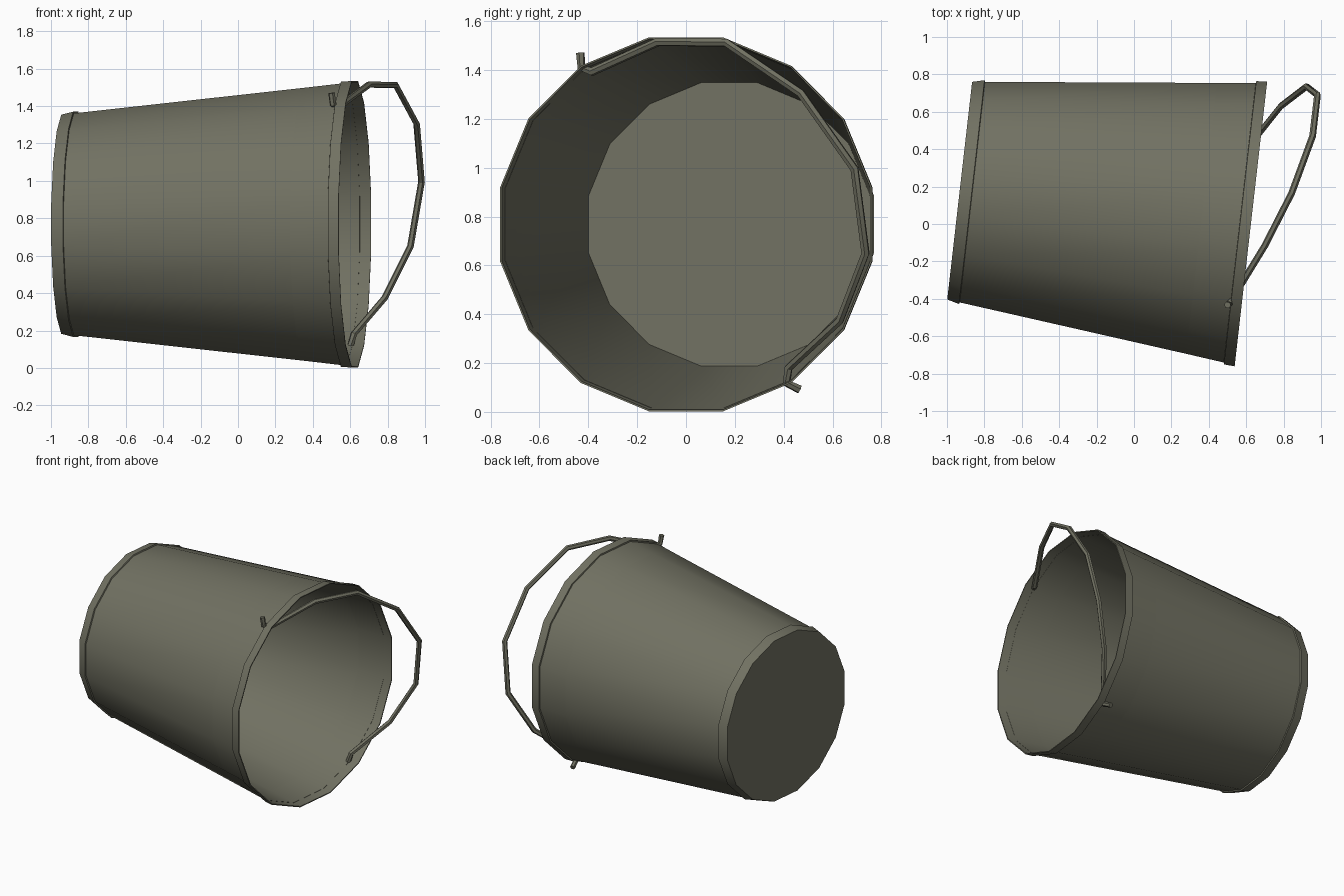
import bpy, bmesh, math
from mathutils import Vector

if "Cube" in bpy.data.objects:
    bpy.data.objects.remove(bpy.data.objects["Cube"])

metal = bpy.data.materials.new("dull_grey_metal")
metal.diffuse_color = (0.165, 0.165, 0.122, 1)
metal.use_nodes = True
metal.node_tree.nodes["Principled BSDF"].inputs["Base Color"].default_value = metal.diffuse_color

SIDES = 16
BASE = Vector((-0.932, 0.178, 0.768))
MOUTH = Vector((0.625, 0.0, 0.768))
AXIS = (MOUTH - BASE).normalized()
UP = Vector((0, 0, 1))
SIDE = UP.cross(AXIS).normalized()
LENGTH = (MOUTH - BASE).length


def finish(bm, name, angle):
    bmesh.ops.recalc_face_normals(bm, faces=bm.faces)
    me = bpy.data.meshes.new(name)
    bm.to_mesh(me)
    bm.free()
    me.materials.append(metal)
    ob = bpy.data.objects.new(name, me)
    bpy.context.collection.objects.link(ob)
    bpy.ops.object.select_all(action='DESELECT')
    ob.select_set(True)
    bpy.context.view_layer.objects.active = ob
    bpy.ops.object.shade_smooth_by_angle(angle=math.radians(angle))
    return ob


def bridge(bm, a, b):
    n = len(a)
    for i in range(n):
        bm.faces.new((a[i], a[(i + 1) % n], b[(i + 1) % n], b[i]))


def lathe(name, profile, angle=30):
    """Turn (distance along axis, radius) pairs round the bucket axis, capping both ends."""
    bm = bmesh.new()
    rings = []
    for d, r in profile:
        ring = []
        for i in range(SIDES):
            t = (i + 0.5) * 2 * math.pi / SIDES
            ring.append(bm.verts.new(BASE + AXIS * d + r * (UP * math.cos(t) + SIDE * math.sin(t))))
        rings.append(ring)
    for a, b in zip(rings, rings[1:]):
        bridge(bm, a, b)
    bm.faces.new(rings[0])
    bm.faces.new(rings[-1])
    return finish(bm, name, angle)


def tube(name, points, radius, sides=6):
    """Sweep a round bar along a path, with mitred corners."""
    pts = [Vector(p) for p in points]
    bm = bmesh.new()
    rings = []
    ref = None
    for i, p in enumerate(pts):
        d_in = (p - pts[max(i - 1, 0)]).normalized()
        d_out = (pts[min(i + 1, len(pts) - 1)] - p).normalized()
        t = (d_in + d_out).normalized()
        if ref is None:
            ref = t.orthogonal()
        ref = (ref - t * ref.dot(t)).normalized()
        side = t.cross(ref)
        rings.append([bm.verts.new(p + radius * (ref * math.cos(k * 2 * math.pi / sides)
                                                 + side * math.sin(k * 2 * math.pi / sides)))
                      for k in range(sides)])
    for a, b in zip(rings, rings[1:]):
        bridge(bm, a, b)
    bm.faces.new(rings[0])
    bm.faces.new(rings[-1])
    return finish(bm, name, 30)


# bucket: base, foot band, tapered wall, rim band, then the inner wall and floor
lathe("bucket", [
    (0.0, 0.597), (0.065, 0.614), (0.068, 0.605),
    (LENGTH - 0.06, 0.766), (LENGTH - 0.058, 0.777), (LENGTH, 0.781),
    (LENGTH, 0.774), (0.008, 0.592),
])

# bail handle: hooked through the wall at both ends and slumped to one side
tube("handle", [
    (0.500, -0.433, 1.470), (0.508, -0.428, 1.410), (0.535, -0.385, 1.393),
    (0.700, -0.115, 1.515), (0.843, 0.165, 1.512), (0.955, 0.470, 1.305),
    (0.981, 0.690, 0.995), (0.922, 0.735, 0.650), (0.785, 0.630, 0.375),
    (0.618, 0.420, 0.180), (0.602, 0.412, 0.118), (0.590, 0.465, 0.092),
], 0.018)
